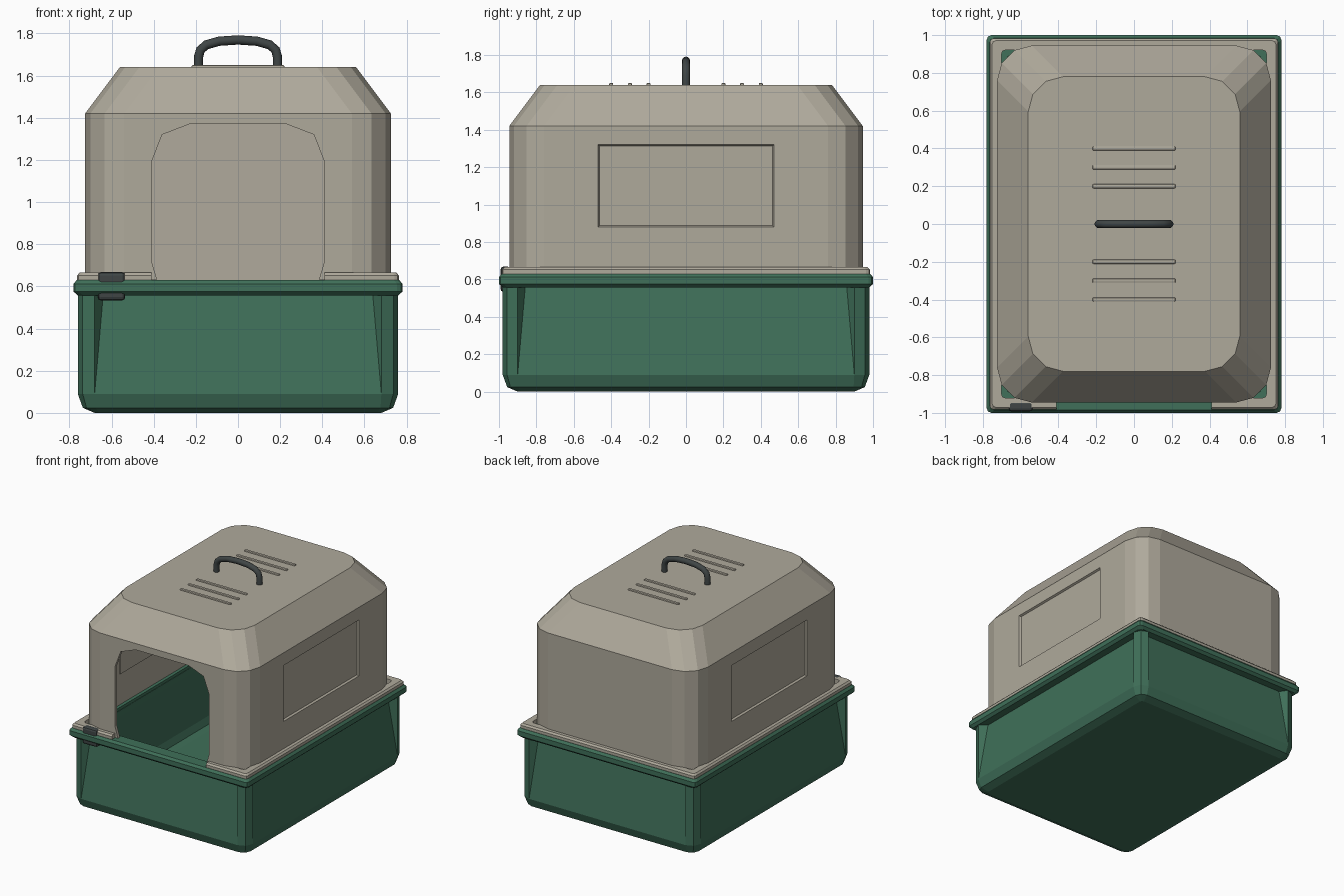
import bpy, bmesh
from math import pi, sin, cos

if "Cube" in bpy.data.objects:
    bpy.data.objects.remove(bpy.data.objects["Cube"])


def material(name, rgb):
    m = bpy.data.materials.new(name)
    m.diffuse_color = (*rgb, 1)
    m.use_nodes = True
    m.node_tree.nodes["Principled BSDF"].inputs["Base Color"].default_value = m.diffuse_color
    return m


GREEN = material("green_plastic", (0.05, 0.16, 0.10))
TAN = material("tan_plastic", (0.43, 0.40, 0.33))
DARK = material("dark_plastic", (0.05, 0.06, 0.06))


def finish(bm, name, mat):
    bmesh.ops.remove_doubles(bm, verts=bm.verts, dist=1e-5)
    bmesh.ops.recalc_face_normals(bm, faces=bm.faces)
    me = bpy.data.meshes.new(name)
    bm.to_mesh(me)
    bm.free()
    ob = bpy.data.objects.new(name, me)
    bpy.context.collection.objects.link(ob)
    if mat:
        me.materials.append(mat)
    return ob


def ring(hx, hy, r, seg, z, panel=None):
    """Rounded rectangle; panel=(corner shift, depth) adds inset side points."""
    pts = []
    for k, (sx, sy) in enumerate([(1, 1), (-1, 1), (-1, -1), (1, -1)]):
        cx, cy = sx * (hx - r), sy * (hy - r)
        arc = [(cx + r * cos(a), cy + r * sin(a))
               for a in (k * pi / 2 + i * pi / 2 / seg for i in range(seg + 1))]
        if panel:
            s, d = panel
            on_x = (sx * (hx - d), sy * (hy - r - s))
            on_y = (sx * (hx - r - s), sy * (hy - d))
            arc = [on_x] + arc + [on_y] if k % 2 == 0 else [on_y] + arc + [on_x]
        pts += [(x, y, z) for x, y in arc]
    return pts


def loft(bm, rings, closed=False):
    vs = [[bm.verts.new(p) for p in r] for r in rings]
    n = len(vs[0])
    for a, b in zip(vs, vs[1:] + (vs[:1] if closed else [])):
        for i in range(n):
            j = (i + 1) % n
            bm.faces.new((a[i], a[j], b[j], b[i]))
    return vs


def apply_mod(ob, kind, **props):
    m = ob.modifiers.new(kind.lower(), kind)
    for k, v in props.items():
        setattr(m, k, v)
    bpy.context.view_layer.objects.active = ob
    bpy.ops.object.modifier_apply(modifier=m.name)


def box(name, lo, hi, mat, bevel=0.0, seg=2):
    bm = bmesh.new()
    bmesh.ops.create_cube(bm, size=1)
    for v in bm.verts:
        v.co = [(l + h) / 2 + c * (h - l) for l, h, c in zip(lo, hi, v.co)]
    if bevel:
        bmesh.ops.bevel(bm, geom=bm.edges[:], offset=bevel, segments=seg,
                        profile=0.5, affect='EDGES')
    return finish(bm, name, mat)


def frame(name, hx, hy, r, profile, mat):
    bm = bmesh.new()
    loft(bm, [ring(hx - o, hy - o, r, 2, z) for o, z in profile], closed=True)
    return finish(bm, name, mat)


def cut(ob, cutter):
    apply_mod(ob, 'BOOLEAN', object=cutter, operation='DIFFERENCE', solver='EXACT')
    bpy.data.objects.remove(cutter)


# Tray with side panels that slope inward under the rim
bm = bmesh.new()
rings = loft(bm, [ring(0.68, 0.90, 0.02, 2, 0.0, (0, 0)),
                  ring(0.736, 0.956, 0.06, 2, 0.024, (0, 0)),
                  ring(0.76, 0.98, 0.08, 2, 0.09, (0, 0)),
                  ring(0.76, 0.98, 0.08, 2, 0.61, (0.045, 0.065))])
bm.faces.new(rings[0])
tray = finish(bm, "litter_tray", GREEN)
apply_mod(tray, 'SOLIDIFY', thickness=0.025, offset=-1)

# Tray rim
frame("tray_rim", 0.78, 1.0, 0.025,
      [(0.02, 0.557), (0, 0.575), (0, 0.612), (0.015, 0.63),
       (0.105, 0.63), (0.105, 0.557)], GREEN)

# Hood shell with recessed side panels
bm = bmesh.new()
rings = loft(bm, [ring(0.725, 0.945, 0.185, 3, 0.632),
                  ring(0.725, 0.945, 0.185, 3, 1.42),
                  ring(0.56, 0.78, 0.185, 3, 1.64)])
bm.faces.new(rings[-1])
bmesh.ops.recalc_face_normals(bm, faces=bm.faces)
for sx in (-1, 1):
    for co, no in [((0, 0.47, 0), (0, 1, 0)), ((0, -0.47, 0), (0, 1, 0)),
                   ((0, 0, 0.88), (0, 0, 1)), ((0, 0, 1.32), (0, 0, 1))]:
        side = [f for f in bm.faces if f.normal.x * sx > 0.99]
        geom = side + list({e for f in side for e in f.edges}) + \
            list({v for f in side for v in f.verts})
        bmesh.ops.bisect_plane(bm, geom=geom, plane_co=co, plane_no=no)
        bm.normal_update()
    win = [f for f in bm.faces if f.normal.x * sx > 0.99
           and abs(f.calc_center_median().y) < 0.4
           and 0.9 < f.calc_center_median().z < 1.3]
    bmesh.ops.inset_region(bm, faces=win, thickness=0.01, depth=-0.015)
hood = finish(bm, "hood", TAN)
apply_mod(hood, 'SOLIDIFY', thickness=0.025, offset=-1)

# Door opening through the front wall
half = [(0.375, 0.60), (0.41, 0.72), (0.41, 1.19), (0.36, 1.32), (0.23, 1.37)]
outline = half + [(-x, z) for x, z in reversed(half)]
bm = bmesh.new()
ends = loft(bm, [[(x, y, z) for x, z in outline] for y in (-1.1, -0.75)])
for e in ends:
    bm.faces.new(e)
cut(hood, finish(bm, "door_cutter", None))

# Hood flange resting on the rim, interrupted at the door
flange = frame("hood_flange", 0.763, 0.983, 0.02,
               [(0, 0.628), (0, 0.652), (0.012, 0.665), (0.062, 0.665), (0.062, 0.628)], TAN)
cut(flange, box("flange_cutter", (-0.41, -1.1, 0.55), (0.41, -0.8, 0.8), None))

# Roof ridges
for i, y in enumerate((-0.4, -0.3, -0.2, 0.2, 0.3, 0.4)):
    box(f"roof_ridge_{i + 1}", (-0.22, y - 0.011, 1.628), (0.22, y + 0.011, 1.65), TAN, 0.006)

# Carry handle
half = [(0.187, 1.63), (0.187, 1.69), (0.178, 1.722), (0.15, 1.746), (0.09, 1.763)]
path = half + [(0, 1.769)] + [(-x, z) for x, z in reversed(half)]
bm = bmesh.new()
n, rad = 12, 0.022
hoops = []
for i, (x, z) in enumerate(path):
    (x0, z0), (x1, z1) = path[max(i - 1, 0)], path[min(i + 1, len(path) - 1)]
    ln = ((x1 - x0) ** 2 + (z1 - z0) ** 2) ** 0.5
    nx, nz = (z1 - z0) / ln, -(x1 - x0) / ln
    hoops.append([(x + rad * cos(a) * nx, rad * sin(a), z + rad * cos(a) * nz)
                  for a in (2 * pi * k / n for k in range(n))])
for e in (lambda v: (v[0], v[-1]))(loft(bm, hoops)):
    bm.faces.new(e)
handle = finish(bm, "carry_handle", DARK)
for p in handle.data.polygons:
    p.use_smooth = len(p.vertices) == 4

# Front latch
box("front_latch", (-0.665, -0.992, 0.533), (-0.535, -0.938, 0.668), DARK, 0.016)
